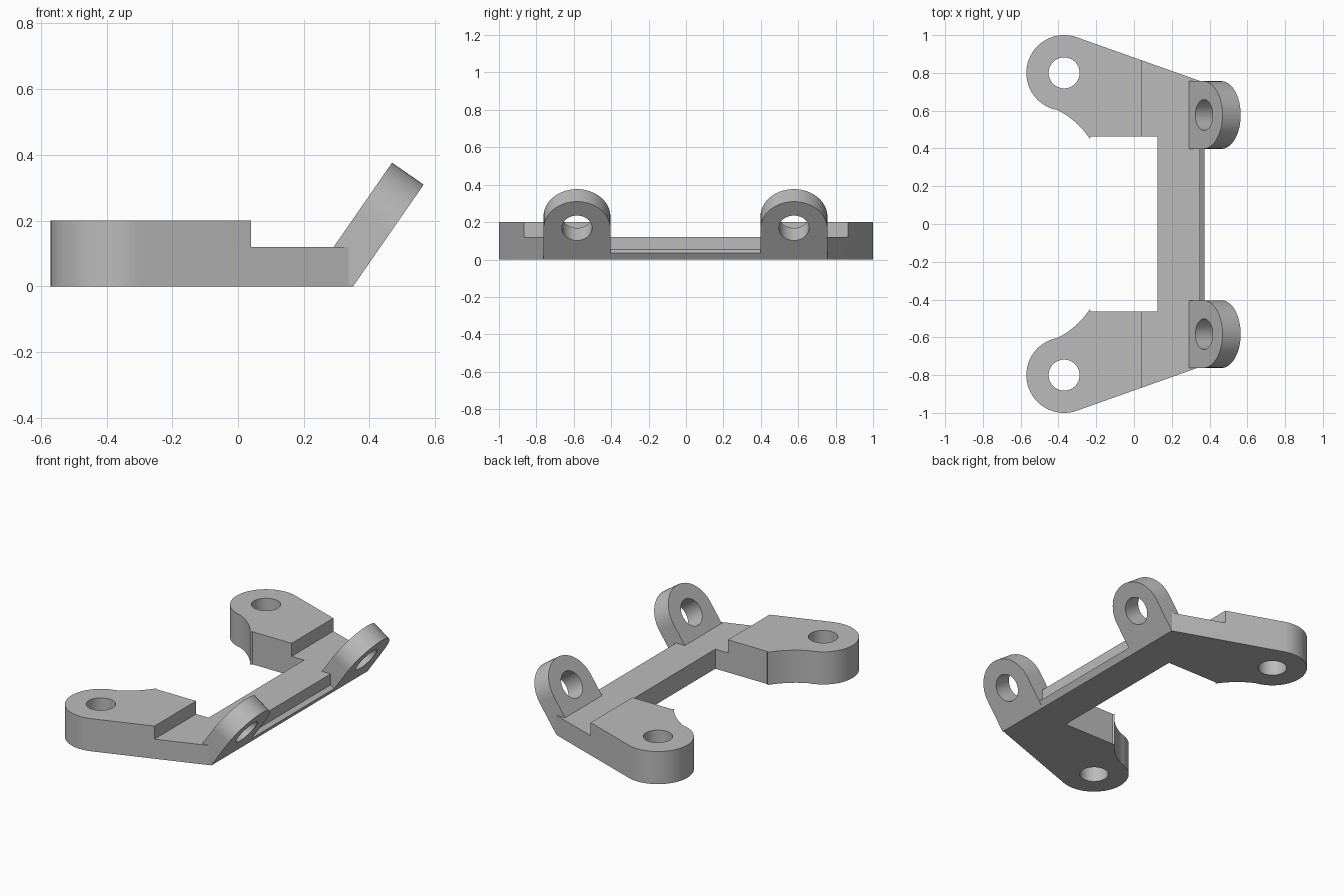
import bpy, bmesh
from math import sin, cos, acos, atan2, hypot, pi
from mathutils import Matrix, Vector

cube = bpy.data.objects.get("Cube")
if cube:
    bpy.data.objects.remove(cube, do_unlink=True)

grey = bpy.data.materials.new("plain grey")
grey.use_nodes = True
grey.diffuse_color = (0.5, 0.5, 0.5, 1)
grey.node_tree.nodes["Principled BSDF"].inputs["Base Color"].default_value = grey.diffuse_color


def arc(cx, cy, r, a0, a1, n):
    return [(cx + r * cos(a0 + (a1 - a0) * i / n), cy + r * sin(a0 + (a1 - a0) * i / n))
            for i in range(n + 1)]


def prism(name, outline, depth, frame=Matrix()):
    """Extrude a 2D outline along local z, then place it with a matrix."""
    bm = bmesh.new()
    face = bm.faces.new([bm.verts.new((x, y, 0)) for x, y in outline])
    ext = bmesh.ops.extrude_face_region(bm, geom=[face])
    verts = [v for v in ext["geom"] if isinstance(v, bmesh.types.BMVert)]
    bmesh.ops.translate(bm, verts=verts, vec=(0, 0, depth))
    bmesh.ops.transform(bm, matrix=frame, verts=bm.verts)
    bmesh.ops.recalc_face_normals(bm, faces=bm.faces)
    mesh = bpy.data.meshes.new(name)
    bm.to_mesh(mesh)
    bm.free()
    mesh.materials.append(grey)
    obj = bpy.data.objects.new(name, mesh)
    bpy.context.collection.objects.link(obj)
    return obj


def activate(obj):
    bpy.ops.object.select_all(action='DESELECT')
    obj.select_set(True)
    bpy.context.view_layer.objects.active = obj


def cut(obj, cutter):
    mod = obj.modifiers.new("cut", 'BOOLEAN')
    mod.operation, mod.solver, mod.object = 'DIFFERENCE', 'EXACT', cutter
    activate(obj)
    bpy.ops.object.modifier_apply(modifier=mod.name)
    bpy.data.objects.remove(cutter, do_unlink=True)


def circle(cx, cy, r, n=48):
    return arc(cx, cy, r, 0, 2 * pi, n)[:-1]


# Bracket frame: half outline from the front corner round the arm to the crossbar
ax, ay, ar = -0.37, 0.8, 0.2
corner = Vector((0.35, 0.757))
dx, dy = corner.x - ax, corner.y - ay
tangent = atan2(dy, dx) + acos(ar / hypot(dx, dy))
p0, p1, p2 = Vector((-0.41, 0.605)), Vector((-0.305, 0.555)), Vector((-0.235, 0.453))
scoop = [tuple(p0 * (1 - t) ** 2 + p1 * 2 * t * (1 - t) + p2 * t * t)
         for t in [i / 10 for i in range(11)]]
half = [tuple(corner)] + arc(ax, ay, ar, tangent, atan2(p0.y - ay, p0.x - ax) + 2 * pi, 36)[:-1]
half += scoop + [(-0.227, 0.463), (0.125, 0.463)]
body = prism("bracket_frame", half + [(x, -y) for x, y in reversed(half)], 0.2)

# Lower the front part, leaving raised pads on the arms
cut(body, prism("step_cutter", [(0.04, -1.1), (0.6, -1.1), (0.6, 1.1), (0.04, 1.1)], 0.2,
                Matrix.Translation((0, 0, 0.12))))
for side in (1, -1):
    cut(body, prism("bolt_cutter", circle(ax, side * ay, 0.082), 0.4,
                    Matrix.Translation((0, 0, -0.1))))

# Small sloped lip along the front of the crossbar
stand_y = Matrix(((1, 0, 0, 0), (0, 0, 1, -0.5), (0, 1, 0, 0), (0, 0, 0, 1)))
lip = prism("front_lip", [(0.35, 0), (0.374, 0.036), (0.35, 0.053)], 1.0, stand_y)

# Tilted lugs with rounded ends: local x is across, y is up the slope, z is thickness
up = Vector((0.57, 0, 0.822)).normalized()
across = Vector((0, 1, 0))
normal = across.cross(up)
if normal.x > 0:
    normal = -normal
parts = [body, lip]
for name, y in (("left_lug", 0.577), ("right_lug", -0.583)):
    frame = Matrix((across, up, normal)).transposed().to_4x4()
    frame.translation = (0.35, y, 0)
    outline = [(-0.179, 0)] + [(0.179, 0)] + arc(0, 0.198, 0.179, 0, pi, 32)
    lug = prism(name, outline, 0.117, frame)
    cut(lug, prism("lug_cutter", circle(0, 0.205, 0.081), 0.4,
                   frame @ Matrix.Translation((0, 0, -0.1))))
    parts.append(lug)

for obj in parts:
    activate(obj)
    bpy.ops.object.shade_smooth_by_angle(angle=0.5)
